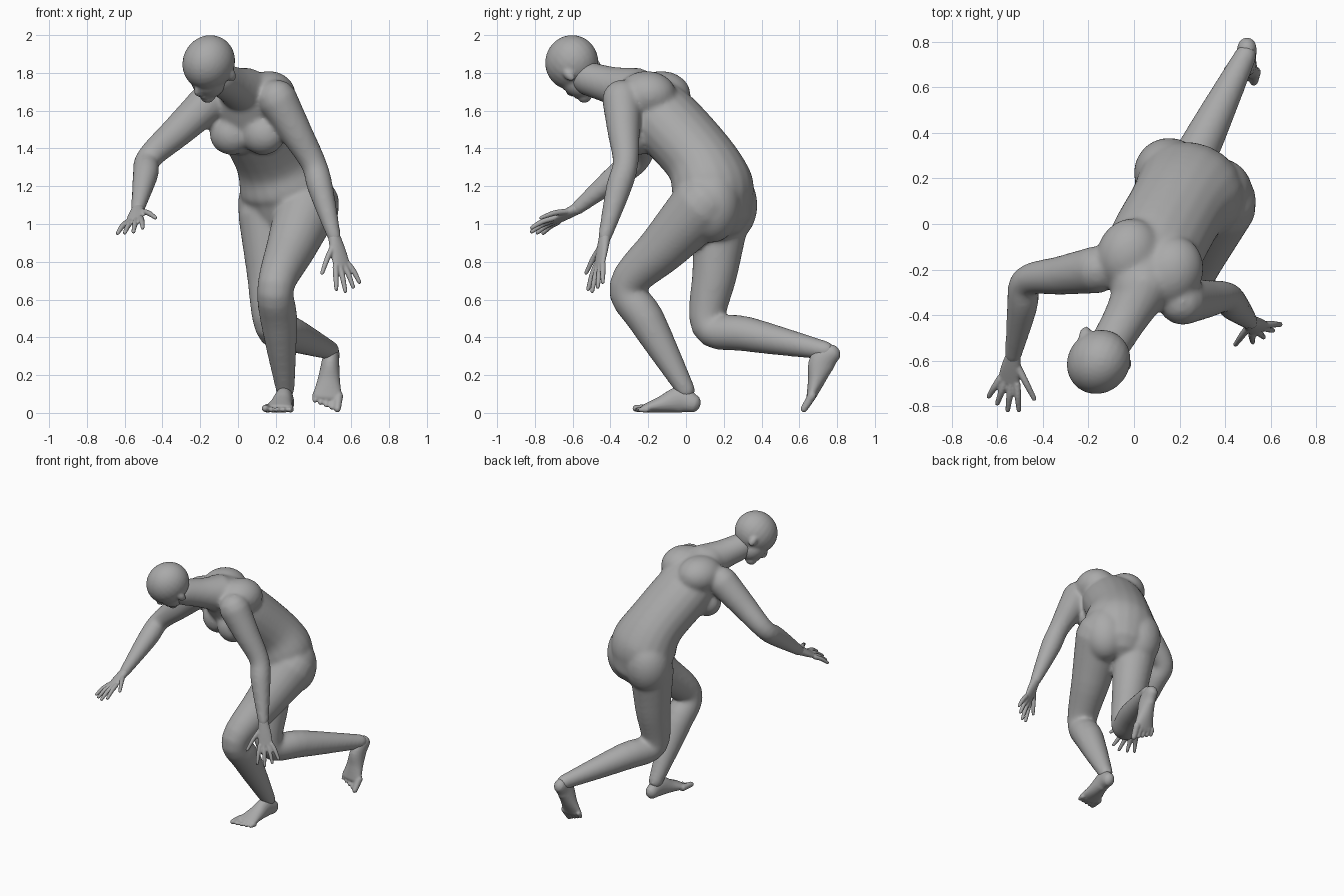
import bpy, bmesh, math
from mathutils import Vector, Matrix

cube = bpy.data.objects.get("Cube")
if cube:
    bpy.data.objects.remove(cube)

grey = (0.4, 0.4, 0.4, 1)
skin = bpy.data.materials.new("plain_grey")
skin.use_nodes = True
skin.diffuse_color = grey
skin.node_tree.nodes["Principled BSDF"].inputs["Base Color"].default_value = grey

# Joints of the pose
left_shoulder, right_shoulder = Vector((0.21, -0.34, 1.66)), Vector((-0.16, -0.2, 1.64))
left_elbow, right_elbow = Vector((0.4, -0.32, 1.32)), Vector((-0.47, -0.25, 1.35))
left_wrist, right_wrist = Vector((0.51, -0.43, 0.93)), Vector((-0.53, -0.58, 1.08))
left_hip, right_hip = Vector((0.37, 0.09, 1.1)), Vector((0.15, 0.19, 1.05))
left_knee, right_knee = Vector((0.2, -0.31, 0.67)), Vector((0.18, 0.12, 0.46))
left_ankle, right_ankle = Vector((0.25, 0, 0.12)), Vector((0.49, 0.74, 0.33))

# Body axes: across the hips and shoulders, and turned to match
across = Vector((0.92, -0.38, 0)).normalized()
turned = Matrix.Rotation(math.atan2(across.y, across.x), 4, 'Z')


def spline(points, steps=5):
    """Smooth path of (position, width, depth) stations."""
    keys = [Vector((*pos, width, depth)) for pos, width, depth in points]
    path = []
    for i in range(len(keys) - 1):
        before, start, end = keys[max(i - 1, 0)], keys[i], keys[i + 1]
        after = keys[min(i + 2, len(keys) - 1)]
        slope_in, slope_out = (end - before) / 2, (after - start) / 2
        for k in range(steps):
            t = k / steps
            ease = t * t * (3 - 2 * t)
            path.append(start.lerp(end, ease) + slope_in * t * (1 - t) ** 2
                        - slope_out * t * t * (1 - t))
    return path + [keys[-1]]


def loft(bm, points, side=across, sides=20):
    """Elliptical tube along a path, with rounded ends."""
    path = spline(points)
    mids = [Vector(q[:3]) for q in path]
    last = len(path) - 1
    stations = []
    for i, q in enumerate(path):
        along = (mids[min(i + 1, last)] - mids[max(i - 1, 0)]).normalized()
        wide = (side - along * side.dot(along)).normalized()
        stations.append((mids[i], along, wide, q[3], q[4]))

    def cap(station, sign):
        mid, along, wide, width, depth = station
        reach = sign * min(width, depth)
        return [(mid + along * reach * math.sin(a), along, wide,
                 width * math.cos(a), depth * math.cos(a)) for a in (0.5, 1, 1.4)]

    stations = cap(stations[0], -1)[::-1] + stations + cap(stations[-1], 1)
    turns = [math.tau * k / sides for k in range(sides)]
    rings = [[bm.verts.new(mid + wide * width * math.cos(a)
                           + along.cross(wide) * depth * math.sin(a)) for a in turns]
             for mid, along, wide, width, depth in stations]
    for low, high in zip(rings, rings[1:]):
        for k in range(sides):
            bm.faces.new((low[k - 1], low[k], high[k], high[k - 1]))
    bm.faces.new(rings[0])
    bm.faces.new(rings[-1])


def limb(bm, root, joint, tip, thick, middle, thin):
    """Arm or leg: a tapering upper half and a lower half with a muscle bulge."""
    radii = (thick, (thick + middle) / 2, middle, middle, thin)
    spots = (root, root.lerp(joint, 0.5), joint, joint.lerp(tip, 0.33), tip)
    loft(bm, [(spot, r, r) for spot, r in zip(spots, radii)])


def blob(bm, centre, radii, frame):
    shape = frame @ Matrix.Translation(centre) @ Matrix.Diagonal((*radii, 1))
    bmesh.ops.create_uvsphere(bm, u_segments=24, v_segments=16, radius=1, matrix=shape)


def finish(bm, name, voxel, smooth):
    """Fuse the overlapping volumes into one smooth skin."""
    bmesh.ops.recalc_face_normals(bm, faces=bm.faces)
    mesh = bpy.data.meshes.new(name)
    bm.to_mesh(mesh)
    bm.free()
    mesh.materials.append(skin)
    part = bpy.data.objects.new(name, mesh)
    bpy.context.collection.objects.link(part)
    fuse = part.modifiers.new("fuse", 'REMESH')
    fuse.mode = 'VOXEL'
    fuse.voxel_size = voxel
    fuse.use_smooth_shade = True
    relax = part.modifiers.new("relax", 'SMOOTH')
    relax.iterations = smooth


def hand(name, wrist, knuckle, thumbward):
    """Palm with a thumb and four fanned fingers."""
    bm = bmesh.new()
    side = thumbward.normalized()
    forward = (knuckle - wrist).normalized()
    loft(bm, [(wrist, 0.034, 0.03), (wrist.lerp(knuckle, 0.5), 0.046, 0.024),
              (knuckle, 0.05, 0.016)], side)
    digits = [(wrist.lerp(knuckle, 0.35) + side * 0.03, 0.8, 0.16)]
    for i in range(4):
        digits.append((knuckle + side * (0.04 - 0.027 * i), 0.25 - 0.2 * i,
                       0.14 - 0.015 * abs(i - 1)))
    for base, fan, length in digits:
        tip = base + (forward + side * fan).normalized() * length
        bend = base.lerp(tip, 0.5) + Vector((0, 0, 0.008))
        loft(bm, [(base, 0.016, 0.016), (bend, 0.015, 0.015), (tip, 0.011, 0.011)], side, 10)
    finish(bm, name, 0.006, 2)


def foot(name, heel, toe, inner):
    """Foot lofted above its sole line, with five toes; inner is the big toe's side."""
    bm = bmesh.new()
    forward = (toe - heel).normalized()
    up = forward.cross(Vector((1, 0, 0))).normalized()
    side = up.cross(forward) * inner
    profile = ((0.12, 0.042, 0.05), (0.3, 0.047, 0.07), (0.55, 0.06, 0.046), (0.78, 0.08, 0.025))
    loft(bm, [(heel.lerp(toe, t) + up * height, width, height)
              for t, width, height in profile], side)
    for i in range(5):
        thick = 0.017 if i else 0.024
        shift = side * (0.06 - 0.031 * i) + up * thick
        start, end = heel.lerp(toe, 0.75) + shift, heel.lerp(toe, 0.96 - 0.03 * i) + shift
        loft(bm, [(start, thick, thick), (end, thick * 0.8, thick * 0.8)], side, 10)
    finish(bm, name, 0.007, 3)


# Body: torso from pelvis to collar, then neck
bm = bmesh.new()
torso = (((0.26, 0.16, 1.1), 0.22), ((0.245, 0.14, 1.2), 0.245), ((0.19, 0.07, 1.35), 0.215),
         ((0.08, -0.13, 1.57), 0.21), ((0.03, -0.27, 1.7), 0.15), ((0, -0.35, 1.74), 0.1))
loft(bm, [(spot, width, width * 0.87) for spot, width in torso])
neck = (((0.04, -0.27, 1.7), 0.13), ((-0.03, -0.4, 1.735), 0.1), ((-0.1, -0.52, 1.77), 0.09))
loft(bm, [(spot, width, width) for spot, width in neck])

# Breasts, buttocks and upper back, paired across the spine
pairs = (((0.05, -0.22, 1.475), 0.09, (0.12, 0.1, 0.11)),
         ((0.26, 0.18, 1.1), 0.115, (0.155, 0.155, 0.2)),
         ((0.07, -0.17, 1.685), 0.1, (0.14, 0.16, 0.125)))
for centre, spread, radii in pairs:
    for s in (-1, 1):
        blob(bm, (spread * s, 0, 0), radii, Matrix.Translation(centre) @ turned)

# Arms and legs
limb(bm, left_shoulder, left_elbow, left_wrist, 0.105, 0.068, 0.037)
limb(bm, right_shoulder, right_elbow, right_wrist, 0.105, 0.068, 0.037)
limb(bm, left_hip, left_knee, left_ankle, 0.17, 0.098, 0.05)
limb(bm, right_hip, right_knee, right_ankle, 0.15, 0.093, 0.05)
finish(bm, "body", 0.012, 14)

# Head, built in its own frame: x to its left, y to its back, z to its crown
face = Vector((-0.57, -0.44, -0.7)).normalized()
crown = face.cross(Vector((0.7, -0.6, -0.3))).normalized()
frame = Matrix((crown.cross(face), -face, crown)).transposed().to_4x4()
frame.translation = (-0.155, -0.605, 1.855)
bm = bmesh.new()
blob(bm, (0, 0, 0), (0.134, 0.15, 0.142), frame)
blob(bm, (0, -0.05, -0.08), (0.095, 0.09, 0.11), frame)         # jaw
blob(bm, (0, -0.095, -0.165), (0.042, 0.04, 0.035), frame)      # chin
blob(bm, (0, -0.14, -0.08), (0.018, 0.028, 0.035), frame)       # nose
blob(bm, (0, -0.12, -0.132), (0.034, 0.022, 0.018), frame)      # lips
for s in (-1, 1):
    blob(bm, (s * 0.12, 0.015, -0.07), (0.02, 0.026, 0.04), frame)    # ears
finish(bm, "head", 0.009, 5)

# Hands and feet
hand("left_hand", left_wrist, Vector((0.55, -0.46, 0.78)), Vector((-0.85, -0.5, -0.15)))
hand("right_hand", right_wrist, Vector((-0.55, -0.69, 1.02)), Vector((0.9, -0.3, 0.25)))
foot("left_foot", Vector((0.265, 0.08, 0)), Vector((0.2, -0.29, 0)), -1)
foot("right_foot", Vector((0.5, 0.84, 0.33)), Vector((0.465, 0.64, 0)), 1)
